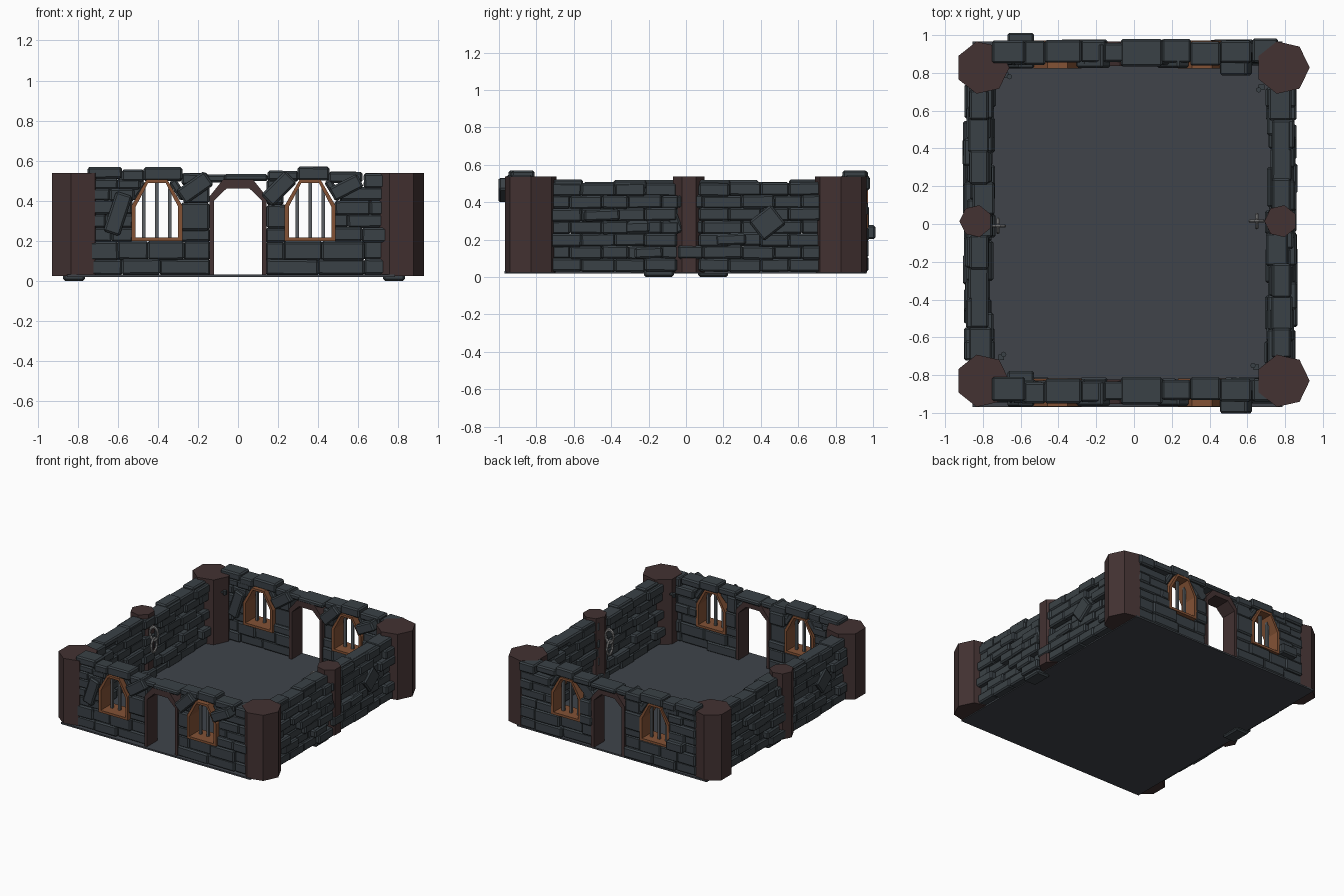
import bpy, bmesh, math, random
from mathutils import Matrix, Vector

if "Cube" in bpy.data.objects:
    bpy.data.objects.remove(bpy.data.objects["Cube"])

random.seed(4)

def material(name, rgb):
    m = bpy.data.materials.new(name)
    m.diffuse_color = (*rgb, 1)
    m.use_nodes = True
    m.node_tree.nodes["Principled BSDF"].inputs["Base Color"].default_value = m.diffuse_color
    return m

SLATE = material("slate stone", (.042, .053, .061))
FLOOR = material("floor stone", (.050, .057, .068))
BROWN = material("dark brown", (.056, .032, .032))
WOOD = material("orange wood", (.23, .085, .036))
IRON = material("bar iron", (.10, .11, .12))
CHAIN = material("chain grey", (.24, .24, .24))

def finish(bm, name, mat, bevel=0):
    bmesh.ops.recalc_face_normals(bm, faces=bm.faces)
    me = bpy.data.meshes.new(name)
    bm.to_mesh(me)
    bm.free()
    me.materials.append(mat)
    ob = bpy.data.objects.new(name, me)
    bpy.context.collection.objects.link(ob)
    if bevel:
        mod = ob.modifiers.new("bevel", 'BEVEL')
        mod.width = bevel
        mod.segments = 1
    return ob

def box(bm, c, s, ang=0, M=Matrix()):
    """Box with centre c and size s, turned by ang degrees in the wall plane."""
    bmesh.ops.create_cube(bm, size=1, matrix=M @ Matrix.Translation(c)
                          @ Matrix.Rotation(math.radians(-ang), 4, 'Y')
                          @ Matrix.Diagonal((*s, 1)))

def course(bm, z0, z1, edges, M, depth=.115, jitter=.012):
    """Row of bricks between the given edges."""
    for a, b in zip(edges, edges[1:]):
        out = random.uniform(-jitter, jitter)
        d = depth + random.uniform(-.01, .015)
        box(bm, ((a + b) / 2, out, (z0 + z1) / 2 + random.uniform(-.003, .003)),
            (b - a + .004, d, z1 - z0 + .004), random.uniform(-.8, .8), M)

# Stone rows of the two walls with door and windows
LEFT_ROWS = [
    (.03, .105, (-.75, -.58, -.39, -.14)),
    (.105, .195, (-.75, -.60, -.45, -.27, -.14)),
    (.195, .265, (-.75, -.63, -.525)), (.195, .255, (-.285, -.14)),
    (.265, .33, (-.75, -.66, -.525)), (.255, .39, (-.285, -.145)),
    (.33, .40, (-.75, -.53)), (.40, .46, (-.75, -.64, -.52)),
    (.39, .485, (-.27, -.145)), (.46, .51, (-.75, -.60, -.49)),
    (.51, .565, (-.75, -.58)), (.495, .55, (-.58, -.47)),
    (.50, .565, (-.47, -.28)), (.48, .535, (-.28, -.15)),
]
RIGHT_ROWS = [
    (.03, .105, (.14, .40, .63, .76)),
    (.105, .195, (.14, .23, .42, .63, .76)),
    (.195, .265, (.14, .24)), (.195, .265, (.48, .62, .76)),
    (.265, .38, (.145, .24)), (.265, .33, (.48, .55, .76)),
    (.33, .40, (.485, .66, .76)), (.40, .465, (.51, .76)),
    (.465, .535, (.63, .76)), (.38, .50, (.145, .225)),
    (.50, .545, (.15, .30)), (.505, .57, (.30, .455)), (.49, .54, (.455, .62)),
]
# Crooked stones: x, outward shift, z, width, depth, height, angle
CROOKED = [
    (-.60, .02, .335, .085, .13, .21, -18), (-.215, .015, .465, .17, .13, .085, 35),
    (.205, .015, .46, .17, .13, .085, 45), (.54, .055, .465, .16, .13, .075, 27),
    (-.51, 0, .455, .11, .11, .05, 55), (-.30, 0, .455, .11, .10, .04, -58),
    (.475, 0, .455, .11, .10, .04, -58), (-.60, -.045, .24, .14, .12, .075, 0),
]

def arch(name, outer, inner, y0, y1, mat, closed):
    """Frame between two outlines (x, z), with thickness from y0 to y1."""
    bm = bmesh.new()
    n = len(outer)
    rings = [[bm.verts.new((x, y, z)) for x, z in pts]
             for pts, y in ((outer, y0), (inner, y0), (inner, y1), (outer, y1))]
    for i in range(n if closed else n - 1):
        j = (i + 1) % n
        for a, b in zip(rings, rings[1:] + rings[:1]):
            bm.faces.new((a[i], a[j], b[j], b[i]))
    if not closed:
        for i in (0, n - 1):
            bm.faces.new([r[i] for r in rings])
    finish(bm, name, mat)

def outline(cx, half, z0, spring, top, flat):
    return [(cx - half, z0), (cx - half, spring), (cx - flat, top),
            (cx + flat, top), (cx + half, spring), (cx + half, z0)]

def gate_wall(side, yc):
    M = Matrix.Translation((0, yc, 0))
    bm = bmesh.new()
    for z0, z1, edges in LEFT_ROWS + RIGHT_ROWS:
        course(bm, z0, z1, edges, M)
    for x, out, z, w, d, h, a in CROOKED:
        box(bm, (x, -out, z), (w, d, h), a, M)
    # lintel over the door, with a wider keystone on top
    box(bm, (-.09, 0, .51), (.16, .10, .04), 0, M)
    box(bm, (.04, 0, .515), (.22, .145, .035), 0, M)
    finish(bm, side + "_wall_stones", SLATE, .010)

    arch(side + "_door_frame", outline(0, .143, .03, .42, .505, .075),
         outline(0, .12, .03, .40, .46, .058), yc - .07, yc + .06, BROWN, False)
    for cx in (-.405, .36):
        arch(side + "_window_frame", outline(cx, .127, .198, .375, .505, .052),
             outline(cx, .106, .216, .370, .488, .044), yc - .083, yc + .065, WOOD, True)
        bm = bmesh.new()
        for dx, top in ((-.065, .46), (0, .49), (.065, .46)):
            box(bm, (cx + dx, yc, (.21 + top) / 2), (.018, .018, top - .21))
        finish(bm, side + "_window_bars", IRON)

gate_wall("front", -.883)
gate_wall("back", .907)

# Solid side walls; the left one is the right one turned half round
SIDE_EDGES = [
    (-.74, -.56, -.38, -.22, -.05, .07, .23, .40, .55, .72),
    (-.74, -.62, -.45, -.31, -.13, -.04, .09, .30, .47, .62, .72),
]

def side_wall(side, M):
    random.seed(11)
    bm = bmesh.new()
    for r in range(7):
        z0 = .03 + r * .0675
        course(bm, z0, z0 + .0675, SIDE_EDGES[r % 2], M, .115, .024)
    # uneven top stones
    for u, w, z in ((-.63, .16, .50), (-.30, .18, .495), (.15, .18, .495), (.40, .30, .485)):
        box(bm, (u, 0, z), (w, .10, .045), 0, M)
    # low stone reaching the ground, and stones standing proud of the wall
    box(bm, (-.145, 0, .035), (.16, .11, .07), 0, M)
    box(bm, (.435, -.035, .29), (.15, .09, .13), 38, M)
    for u, z, w in ((-.45, .33, .19), (-.28, .265, .17), (-.20, .13, .15), (.24, .20, .16)):
        box(bm, (u, -.035, z), (w, .10, .06), 2, M)
    box(bm, (-.065, -.02, .30), (.06, .11, .14), 20, M)
    finish(bm, side + "_wall_stones", SLATE, .010)

TURN = Matrix.Rotation(math.pi / 2, 4, 'Z')
side_wall("right", Matrix.Translation((.78, 0, 0)) @ TURN)
side_wall("left", Matrix.Translation((-.82, 0, 0)) @ TURN @ Matrix.Rotation(math.pi, 4, 'Z'))

# Floor slab
bm = bmesh.new()
box(bm, (-.035, -.002, .025), (1.64, 1.935, .012))
finish(bm, "floor_slab", FLOOR)

# Seven-sided pillars
def pillar(name, x, y, r, start):
    bm = bmesh.new()
    lo, hi = [[bm.verts.new((x + r * math.cos(start + i * math.tau / 7),
                             y + r * math.sin(start + i * math.tau / 7), z))
               for i in range(7)] for z in (.025, .538)]
    bm.faces.new(lo)
    bm.faces.new(hi)
    for i in range(7):
        j = (i + 1) % 7
        bm.faces.new((lo[i], lo[j], hi[j], hi[i]))
    finish(bm, name, BROWN)

for x in (-.802, .788):
    for y in (-.83, .828):
        pillar("corner_pillar", x, y, .142, 0)
for x in (-.8375, .777):
    pillar("middle_pillar", x, .015, .0865, math.pi)

# Small iron studs on the inner faces of the corner pillars
for x, y, cx, cy in ((-.66, .78, -.80, .83), (.66, .71, .79, .83),
                     (-.69, -.69, -.80, -.83), (.63, -.75, .79, -.83)):
    bm = bmesh.new()
    bmesh.ops.create_cone(bm, cap_ends=True, segments=8, radius1=.014, radius2=.014,
                          depth=.03, matrix=Matrix.Translation((x, y, .43)))
    d = Vector((cx - x, cy - y, 0)).normalized() * .02
    box(bm, (x + d.x, y + d.y, .43), (.03, .03, .012))
    finish(bm, "pillar_stud", SLATE)

# Hanging chain links on the inner side of the middle pillars
for x, y in ((-.72, -.01), (.65, .015)):
    for z, turn in ((.395, 0), (.305, math.pi / 2)):
        bpy.ops.mesh.primitive_torus_add(major_segments=10, minor_segments=6, major_radius=.035,
                                         minor_radius=.009, location=(x, y, z),
                                         rotation=(math.pi / 2, 0, turn))
        ob = bpy.context.object
        ob.name = "chain_link"
        ob.scale = (1, 1.5, 1)
        ob.data.materials.append(CHAIN)
